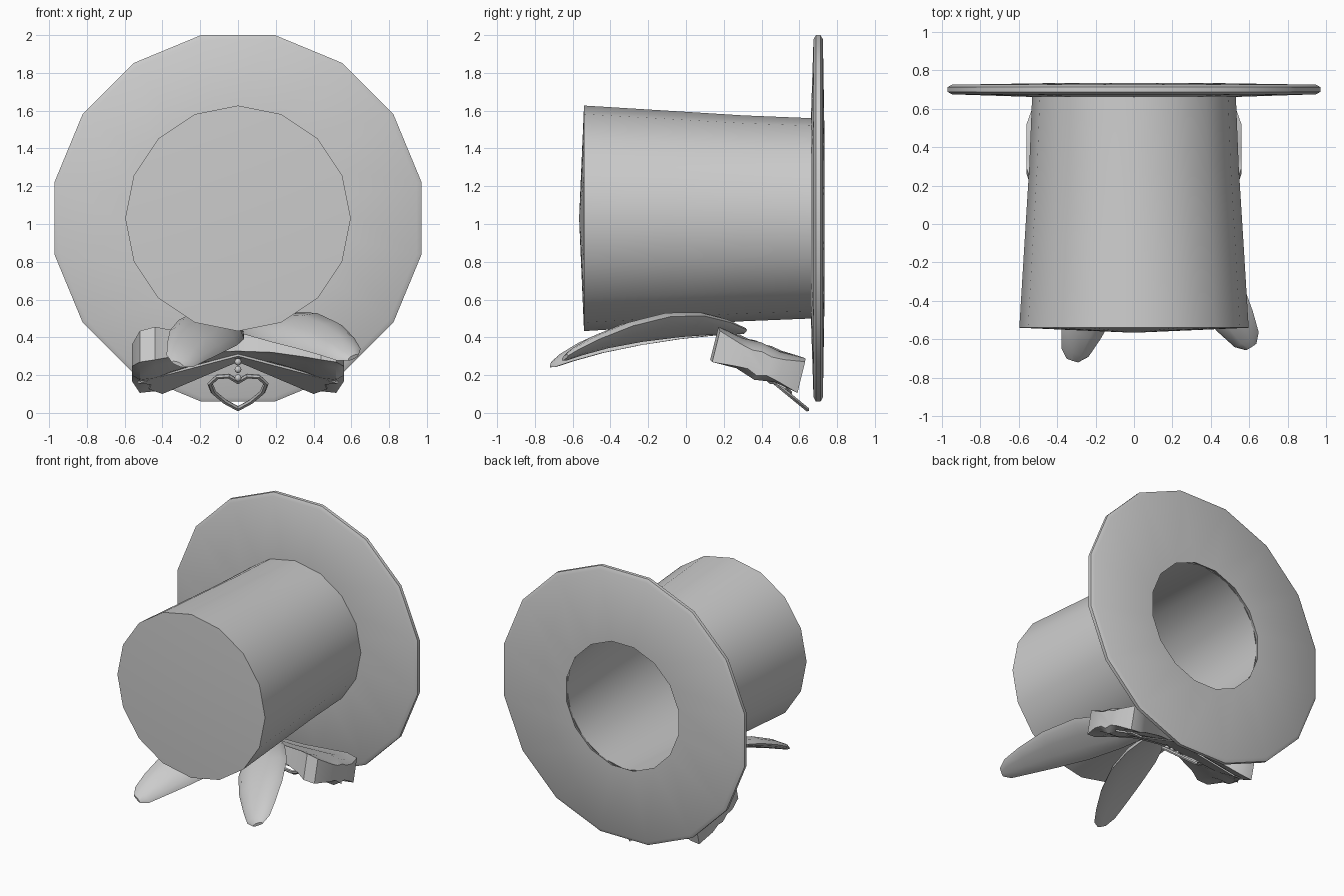
import bpy, bmesh, math
from mathutils import Vector

if "Cube" in bpy.data.objects:
    bpy.data.objects.remove(bpy.data.objects["Cube"])

CZ = 1.03  # height of the hat axis


def make(name, rings, closed=False, caps=True):
    """Skin a list of equal-length point rings into one mesh."""
    bm = bmesh.new()
    vs = [[bm.verts.new(p) for p in r] for r in rings]
    n = len(vs[0])
    pairs = list(zip(vs, vs[1:])) + ([(vs[-1], vs[0])] if closed else [])
    for a, b in pairs:
        for i in range(n):
            j = (i + 1) % n
            bm.faces.new((a[i], a[j], b[j], b[i]))
    if caps and not closed:
        bm.faces.new(vs[0])
        bm.faces.new(vs[-1])
    bmesh.ops.remove_doubles(bm, verts=bm.verts, dist=1e-5)
    bmesh.ops.recalc_face_normals(bm, faces=bm.faces)
    me = bpy.data.meshes.new(name)
    bm.to_mesh(me)
    bm.free()
    ob = bpy.data.objects.new(name, me)
    bpy.context.collection.objects.link(ob)
    return ob


def lathe(name, profile, phase, closed):
    """Turn (radius, y) points around the hat axis with 16 sides."""
    rings = []
    for r, y in profile:
        angs = [math.tau * (i + phase) / 16 for i in range(16)]
        rings.append([(r * math.cos(a), y, CZ + r * math.sin(a)) for a in angs])
    return make(name, rings, closed, caps=False)


# Hollow crown and brim
lathe("crown", [(0, -.566), (.597, -.54), (.57, -.1), (.545, .3), (.53, .67),
                (.475, .70), (.54, -.46), (0, -.48)], 0, False)
lathe("brim", [(.46, .733), (.965, .725), (.99, .712), (.99, .688),
               (.965, .675), (.50, .66)], .5, True)


# Long flat-bottomed ears hanging forward under the crown
def ear(name, root, tip, side):
    root, tip = Vector(root), Vector(tip)
    axis = (tip - root).normalized()
    w = Vector((-axis.y, axis.x, 0)).normalized() * side
    w = (w + Vector((0, 0, .42))).normalized()
    up = axis.cross(w).normalized()
    if up.z < 0:
        up = -up
    rings = []
    for t, hw, h in [(0, .025, .02), (.12, .08, .04), (.3, .145, .055), (.5, .175, .06),
                     (.7, .155, .055), (.86, .115, .045), (.96, .08, .03), (1, .035, .015)]:
        c = root.lerp(tip, t) + Vector((0, 0, .33 * t * (1 - t)))
        ring = []
        for i in range(10):
            a = math.tau * i / 10
            s = math.sin(a)
            ring.append(c + w * hw * math.cos(a) + up * h * (s if s > 0 else .35 * s))
        rings.append(ring)
    make(name, rings)


ear("ear_left", (0, .31, .43), (-.32, -.71, .255), -1)
ear("ear_right", (.02, .31, .43), (.61, -.64, .29), 1)

# Bow: two flaring loops and two notched tails, tilted back
U = Vector((0, .94, -.34))
N = Vector((0, .24, .97))
for s, side in ((-1, "left"), (1, "right")):
    rings = []
    for x, y, z, hu, hn in [(0, .36, .34, .09, .045), (.18, .37, .325, .13, .05),
                            (.36, .38, .30, .20, .075), (.44, .38, .285, .245, .09),
                            (.52, .385, .27, .24, .085), (.56, .39, .265, .12, .06)]:
        c = Vector((s * x, y, z))
        pts = [(-1, -1), (-.45, -.85), (0, -1.15), (.45, -.85), (1, -1),
               (1, 1), (.45, .85), (0, 1), (-.45, .85), (-1, 1)]
        rings.append([c + U * hu * a + N * hn * b for a, b in pts])
    make("bow_loop_" + side, rings)

    outline = [(0, .32, .30), (.38, .40, .20), (.53, .44, .155), (.46, .48, .15),
               (.47, .53, .125), (.40, .56, .10), (0, .44, .27)]
    top = [(s * x, y, z) for x, y, z in outline]
    make("bow_tail_" + side, [top, [(x, y, z + .012) for x, y, z in top]])


# Heart pendant: open frame made of a swept tube
def pendant_y(z):
    return .64 - (z - .02) * 1.22


half = [(0, .165), (.05, .195), (.11, .19), (.148, .155), (.13, .11), (.07, .06)]
loop = half + [(0, .022)] + [(-x, z) for x, z in reversed(half[1:])]
path = [Vector((x, pendant_y(z), z)) for x, z in loop]
normal = Vector((0, .63, .77))
rings = []
for i, p in enumerate(path):
    q = path[i - 1]
    r = path[(i + 1) % len(path)]
    out = (r - q).cross(normal).normalized()
    k = .019 if p.x == 0 else .015
    rings.append([p + out * k * math.cos(a) + normal * .012 * math.sin(a)
                  for a in (math.tau * j / 6 for j in range(6))])
make("heart_pendant", rings, closed=True)

# Chain beads joining the heart to the bow
for i, z in enumerate((.185, .23, .27)):
    bpy.ops.mesh.primitive_uv_sphere_add(segments=10, ring_count=6, radius=.019,
                                         location=(0, pendant_y(z), z))
    bpy.context.object.name = f"chain_bead_{i + 1}"

# Smooth shading with sharp edges kept
bpy.ops.object.select_all(action='SELECT')
bpy.context.view_layer.objects.active = bpy.data.objects["crown"]
bpy.ops.object.shade_smooth_by_angle(angle=math.radians(35))
